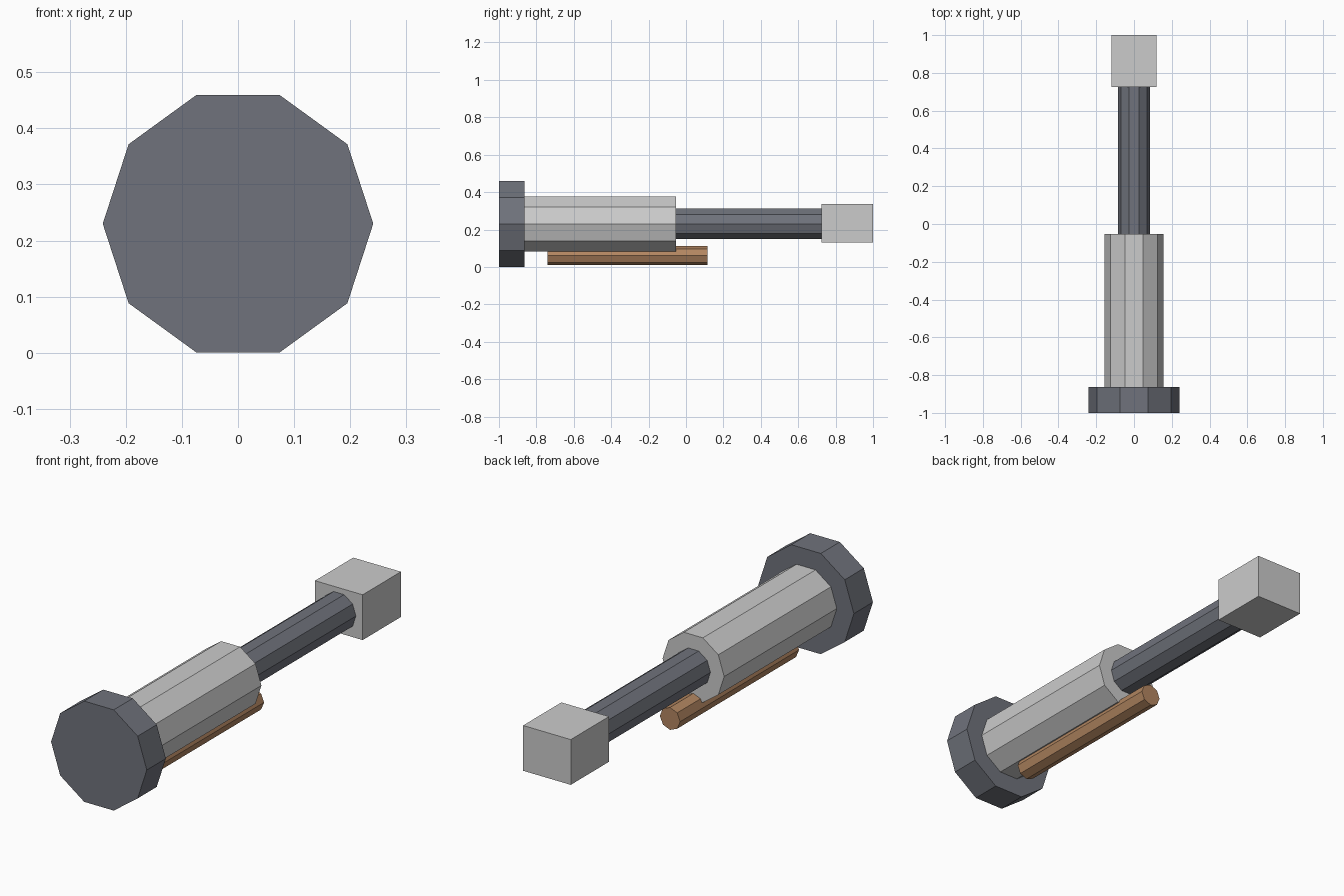
import bpy, bmesh, math
from mathutils import Matrix

if "Cube" in bpy.data.objects:
    bpy.data.objects.remove(bpy.data.objects["Cube"])

AXIS_Z = 0.23  # height of the main axis


def material(name, rgb):
    m = bpy.data.materials.new(name)
    m.diffuse_color = (*rgb, 1)
    m.use_nodes = True
    m.node_tree.nodes["Principled BSDF"].inputs["Base Color"].default_value = m.diffuse_color
    return m


def add_object(name, bm, mat):
    mesh = bpy.data.meshes.new(name)
    bmesh.ops.recalc_face_normals(bm, faces=bm.faces)
    bm.to_mesh(mesh)
    bm.free()
    obj = bpy.data.objects.new(name, mesh)
    bpy.context.collection.objects.link(obj)
    if mat:
        mesh.materials.append(mat)
    return obj


def rod(name, sides, radius, y0, y1, z, mat=None):
    """Flat-faced prism lying along y, with a corner pointing to +x."""
    bm = bmesh.new()
    ring = [bm.verts.new((radius * math.cos(a), y0, z + radius * math.sin(a)))
            for a in (2 * math.pi * i / sides for i in range(sides))]
    cap = bm.faces.new(ring)
    ext = bmesh.ops.extrude_face_region(bm, geom=[cap], use_keep_orig=True)
    moved = [v for v in ext["geom"] if isinstance(v, bmesh.types.BMVert)]
    bmesh.ops.translate(bm, verts=moved, vec=(0, y1 - y0, 0))
    return add_object(name, bm, mat)


dark = material("dark_metal", (0.16, 0.17, 0.20))
brown = material("brown", (0.45, 0.24, 0.12))

# Main stepped body
rod("end_disc", 10, 0.241, -1.0, -0.863, AXIS_Z, dark)
rod("main_barrel", 10, 0.155, -0.863, -0.053, AXIS_Z)
rod("shaft", 10, 0.086, -0.053, 0.727, AXIS_Z, dark)

# Slim rod tucked under the barrel
rod("lower_rod", 8, 0.051, -0.74, 0.115, 0.061, brown)

# Square block on the far end
bm = bmesh.new()
bmesh.ops.create_cube(bm, size=1, matrix=Matrix.Translation((0, 0.8625, 0.233))
                      @ Matrix.Diagonal((0.24, 0.275, 0.206, 1)))
add_object("end_block", bm, None)
